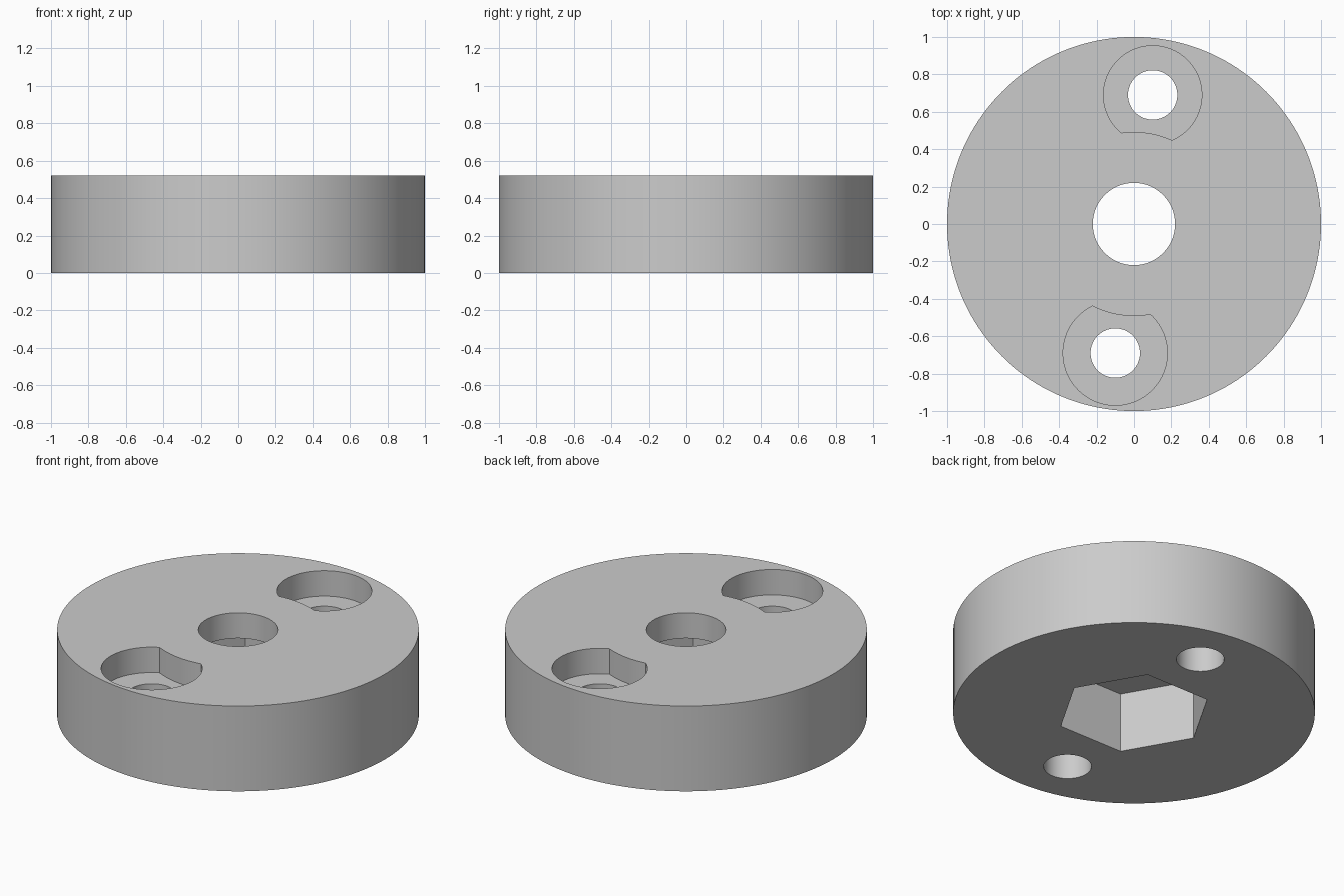
import bpy, math

HEIGHT = 0.52
FLOOR = 0.365     # level of the bore floors and the hex pocket ceiling
HUB_RADIUS = 0.492

if "Cube" in bpy.data.objects:
    bpy.data.objects.remove(bpy.data.objects["Cube"])

grey = bpy.data.materials.new("plain grey")
grey.use_nodes = True
colour = (0.6, 0.6, 0.6, 1)
grey.diffuse_color = colour
grey.node_tree.nodes["Principled BSDF"].inputs["Base Color"].default_value = colour


def cylinder(name, radius, bottom, top, x=0, y=0, sides=96, turn=0):
    bpy.ops.mesh.primitive_cylinder_add(
        vertices=sides, radius=radius, depth=top - bottom,
        location=(x, y, (bottom + top) / 2), rotation=(0, 0, turn))
    obj = bpy.context.object
    obj.name = name
    obj.data.materials.append(grey)
    return obj


def cut(target, cutter):
    cutter.hide_render = True
    mod = target.modifiers.new("cut", 'BOOLEAN')
    mod.operation = 'DIFFERENCE'
    mod.solver = 'EXACT'
    mod.object = cutter
    bpy.context.view_layer.objects.active = target
    bpy.ops.object.modifier_apply(modifier=mod.name)
    bpy.data.objects.remove(cutter)


# Round body
disc = cylinder("disc_body", 1, 0, HEIGHT, sides=160)

# Hexagonal pocket underneath (corners on the x axis) and centre hole
cut(disc, cylinder("hex_pocket", 0.43, -0.2, FLOOR, sides=6, turn=math.radians(30)))
cut(disc, cylinder("centre_hole", 0.22, 0.2, 1))

# Bolt holes with counterbores, each trimmed by the central hub
for side, bore_radius in ((1, 0.263), (-1, 0.279)):
    x, y = 0.1 * side, 0.69 * side
    bore = cylinder("counterbore", bore_radius, FLOOR, 0.8, x, y)
    cut(bore, cylinder("hub", HUB_RADIUS, 0.1, 1, sides=128))
    cut(disc, bore)
    cut(disc, cylinder("bolt_hole", 0.132, -0.2, 1, x, y, sides=64))

bpy.ops.object.select_all(action='DESELECT')
disc.select_set(True)
bpy.context.view_layer.objects.active = disc
bpy.ops.object.shade_smooth_by_angle(angle=math.radians(30))
